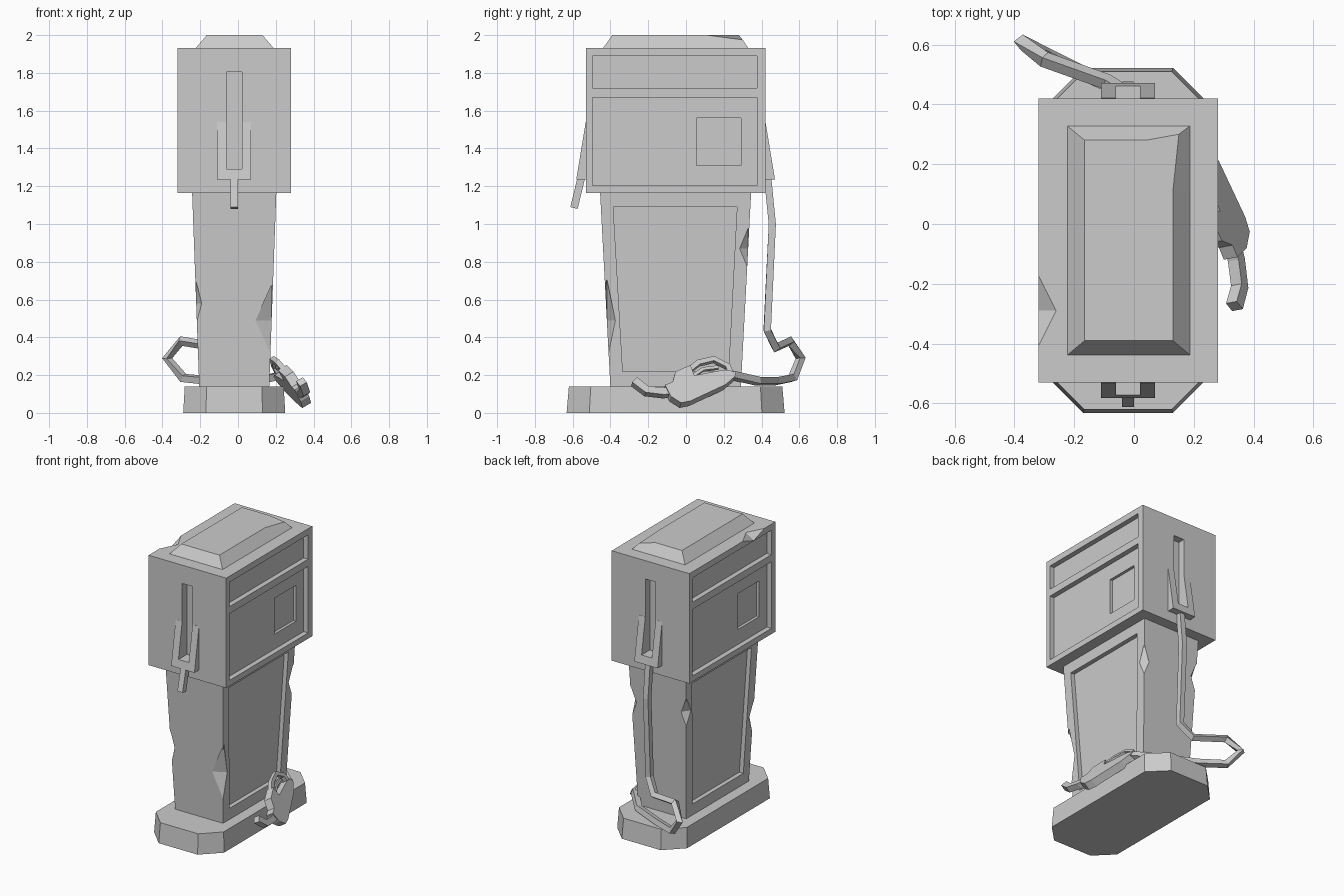
import bpy, bmesh
from mathutils import Vector

if "Cube" in bpy.data.objects:
    bpy.data.objects.remove(bpy.data.objects["Cube"])

CX, CY = -0.02, -0.055          # vertical axis of the half-turn symmetry


def turn(p):
    return (2 * CX - p[0], 2 * CY - p[1], p[2])


def loft(name, rings):
    """Closed solid through a list of matching point rings."""
    bm = bmesh.new()
    vs = [[bm.verts.new(p) for p in r] for r in rings]
    n = len(rings[0])
    for a, b in zip(vs, vs[1:]):
        for i in range(n):
            j = (i + 1) % n
            bm.faces.new((a[i], a[j], b[j], b[i]))
    bm.faces.new(vs[0])
    bm.faces.new(vs[-1])
    bmesh.ops.recalc_face_normals(bm, faces=bm.faces)
    me = bpy.data.meshes.new(name)
    bm.to_mesh(me)
    bm.free()
    ob = bpy.data.objects.new(name, me)
    bpy.context.collection.objects.link(ob)
    return ob


def rect(x0, x1, y0, y1, z):
    return [(x0, y0, z), (x1, y0, z), (x1, y1, z), (x0, y1, z)]


def carve(target, cutter):
    cutter.hide_render = True
    m = target.modifiers.new("cut", "BOOLEAN")
    m.operation, m.solver, m.object = "DIFFERENCE", "EXACT", cutter
    bpy.context.view_layer.objects.active = target
    bpy.ops.object.modifier_apply(modifier="cut")
    bpy.data.objects.remove(cutter)


def recess(target, inner, outer):
    """Cut the same recess on both opposite sides."""
    for f in (lambda p: p, turn):
        carve(target, loft("recess_cutter", [[f(p) for p in inner], [f(p) for p in outer]]))


def dent(target, c, r):
    """Knock a faceted dent into an edge with an octahedron."""
    bpy.ops.mesh.primitive_cone_add(vertices=4, radius1=1, depth=1)
    ob = bpy.context.object
    bm = bmesh.new()
    d = [bm.verts.new((c[0] + x * r[0], c[1] + y * r[1], c[2] + z * r[2])) for x, y, z in
         ((1, 0, 0), (0, 1, 0), (-1, 0, 0), (0, -1, 0), (0, 0, 1), (0, 0, -1))]
    for i in range(4):
        bm.faces.new((d[i], d[(i + 1) % 4], d[4]))
        bm.faces.new((d[(i + 1) % 4], d[i], d[5]))
    bm.to_mesh(ob.data)
    bm.free()
    carve(target, ob)


def tube(name, pts, w, side):
    """Square hose swept along a path."""
    pts = [Vector(p) for p in pts]
    side, rings = Vector(side), []
    for i, p in enumerate(pts):
        t = Vector()
        if i:
            t += (p - pts[i - 1]).normalized()
        if i < len(pts) - 1:
            t += (pts[i + 1] - p).normalized()
        t.normalize()
        side = (side - t * side.dot(t)).normalized()
        up = t.cross(side)
        rings.append([p + w * (a * side + b * up) for a, b in ((1, 1), (-1, 1), (-1, -1), (1, -1))])
    return loft(name, rings)


# Plinth with clipped corners
def octagon(hx, hy, c, z):
    q = [(hx, hy - c), (hx - c, hy)]
    pts = q + [(-x, y) for x, y in q[::-1]] + [(-x, -y) for x, y in q] + [(x, -y) for x, y in q[::-1]]
    return [(CX + x, CY + y, z) for x, y in pts]


loft("plinth", [octagon(0.27, 0.577, 0.12, 0), octagon(0.262, 0.565, 0.116, 0.14)])

# Tapered lower cabinet with side panels and battered corners
cabinet = loft("lower_cabinet", [rect(-0.205, 0.165, -0.40, 0.29, 0.13),
                                 rect(-0.243, 0.203, -0.455, 0.345, 1.17)])


def panel(off):
    return [(0.168 + off, -0.335, 0.22), (0.168 + off, 0.225, 0.22),
            (0.20 + off, 0.27, 1.09), (0.20 + off, -0.385, 1.09)]


recess(cabinet, panel(-0.03), panel(0.1))
dent(cabinet, (0.178, -0.419, 0.49), (0.085, 0.045, 0.24))
dent(cabinet, (0.192, 0.329, 0.87), (0.04, 0.045, 0.12))
dent(cabinet, (-0.233, 0.329, 0.90), (0.04, 0.05, 0.11))
dent(cabinet, (-0.222, -0.424, 0.58), (0.03, 0.05, 0.13))

# Head box with display recesses, windows and nozzle slots
head = loft("head", [rect(-0.32, 0.28, -0.53, 0.42, 1.165), rect(-0.32, 0.28, -0.53, 0.42, 1.933)])


def side_box(x, y0, y1, z0, z1):
    return [(x, y0, z0), (x, y1, z0), (x, y1, z1), (x, y0, z1)]


for depth, box in ((0.035, (-0.495, 0.375, 1.72, 1.89)),
                   (0.035, (-0.495, 0.375, 1.205, 1.67)),
                   (0.055, (0.055, 0.29, 1.31, 1.56))):
    recess(head, side_box(0.28 - depth, *box), side_box(0.4, *box))


def slot(y):
    return [(-0.06, y, 1.29), (0.02, y, 1.29), (0.02, y, 1.805), (-0.06, y, 1.805)]


recess(head, slot(-0.48), slot(-0.7))
dent(head, (-0.32, -0.29, 1.933), (0.06, 0.12, 0.04))

# Bevelled roof cap with one crushed corner
loft("roof_cap", [
    [(x, y, 1.93) for x, y in ((-0.225, -0.44), (0.19, -0.44), (0.19, 0.11),
                               (0.19, 0.33), (0.04, 0.33), (-0.225, 0.33))],
    [(-0.165, -0.39, 2), (0.13, -0.39, 2), (0.13, 0.11, 2),
     (0.15, 0.30, 1.975), (0.04, 0.28, 2), (-0.165, 0.28, 2)]])

# U-shaped nozzle holsters, front and back
u = [(-0.11, 1.235), (0.07, 1.235), (0.07, 1.54), (0.02, 1.54),
     (0.02, 1.29), (-0.06, 1.29), (-0.06, 1.54), (-0.11, 1.54)]
back = [(x, -0.525, z) for x, z in u]
front = [(x, -0.531 - 0.05 * (1.54 - z) / 0.305, z) for x, z in u]
loft("front_holster", [back, front])
loft("back_holster", [[turn(p) for p in back], [turn(p) for p in front]])

# Torn hose stub and the fallen hose
tube("hose_stub", [(CX, -0.553, 1.25), (CX, -0.593, 1.085)], 0.02, (1, 0, 0))
tube("hose", [(CX, 0.432, 1.25), (CX, 0.457, 1.0), (CX, 0.43, 0.44), (-0.09, 0.475, 0.345),
              (-0.30, 0.55, 0.38), (-0.375, 0.607, 0.29), (-0.29, 0.565, 0.185),
              (-0.12, 0.48, 0.168), (0.10, 0.38, 0.168), (0.23, 0.24, 0.20)], 0.019, (1, 0, 0))

# Nozzle lying in a tilted plane against the cabinet
N = Vector((1, 0.19, 0.6)).normalized()


def lean(y, z, off=0.0):
    return Vector((0.3825 - 0.6 * z - 0.19 * y, y, z)) + N * off


body = [(0.26, 0.205), (0.2, 0.215), (0.04, 0.185), (0.02, 0.24), (-0.06, 0.205), (-0.075, 0.15),
        (-0.115, 0.135), (-0.085, 0.075), (-0.03, 0.04), (0.02, 0.05), (0.206, 0.137), (0.255, 0.18)]
loft("nozzle_body", [[lean(y, z, o) for y, z in body] for o in (-0.027, 0.027)])
for name, w, path in (
        ("nozzle_guard", 0.014, ((0.235, 0.205), (0.22, 0.245), (0.147, 0.282), (0.065, 0.263), (0.01, 0.22))),
        ("nozzle_trigger", 0.009, ((0.03, 0.19), (0.09, 0.23), (0.17, 0.24))),
        ("nozzle_spout", 0.021, ((-0.08, 0.11), (-0.12, 0.105), (-0.21, 0.115), (-0.275, 0.165)))):
    tube(name, [lean(*p) for p in path], w, N)
